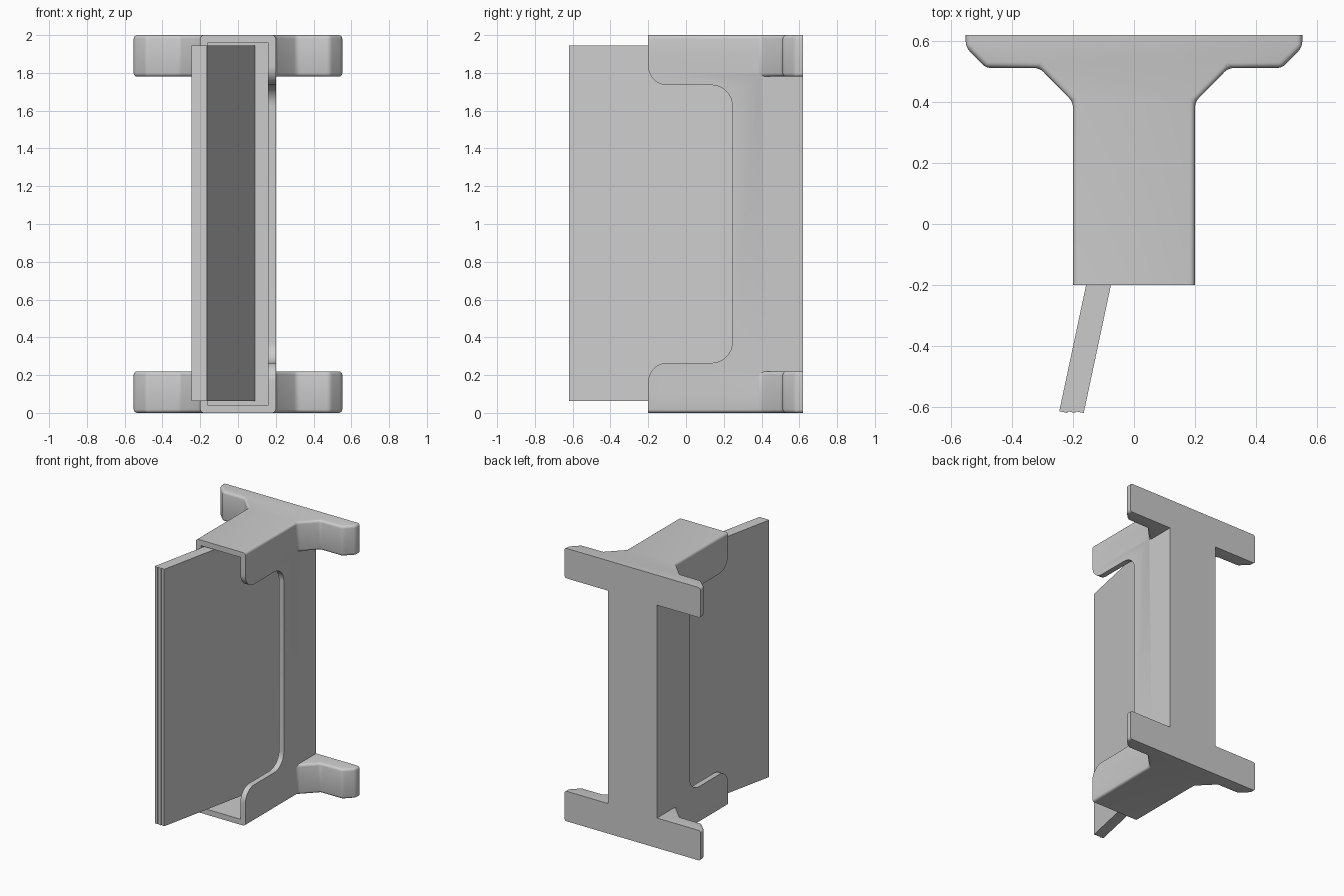
import bpy, bmesh
from math import sin, cos, radians

cube = bpy.data.objects.get("Cube")
if cube:
    bpy.data.objects.remove(cube, do_unlink=True)

grey = bpy.data.materials.new("plain_grey")
grey.use_nodes = True
COLOUR = (0.6, 0.6, 0.6, 1)
grey.diffuse_color = COLOUR
grey.node_tree.nodes["Principled BSDF"].inputs["Base Color"].default_value = COLOUR


def prism(name, outline, low, high, axis="z", bevel=0, sharp=()):
    """Extrude an outline along z (x, y points) or x (y, z points); edges lying in a sharp y plane stay unbevelled."""
    def place(p, h):
        return (p[0], p[1], h) if axis == "z" else (h, p[0], p[1])
    bm = bmesh.new()
    base = bm.faces.new([bm.verts.new(place(p, low)) for p in outline])
    ring = bmesh.ops.extrude_face_region(bm, geom=[base])["geom"]
    shift = [b - a for a, b in zip(place((0, 0), low), place((0, 0), high))]
    bmesh.ops.translate(bm, vec=shift, verts=[g for g in ring if isinstance(g, bmesh.types.BMVert)])
    bmesh.ops.recalc_face_normals(bm, faces=bm.faces)
    if bevel:
        edges = [e for e in bm.edges
                 if not any(all(abs(v.co.y - y) < 1e-4 for v in e.verts) for y in sharp)]
        bmesh.ops.bevel(bm, geom=edges, offset=bevel, segments=4, profile=0.5, affect="EDGES")
    mesh = bpy.data.meshes.new(name)
    bm.to_mesh(mesh)
    bm.free()
    mesh.materials.append(grey)
    obj = bpy.data.objects.new(name, mesh)
    bpy.context.collection.objects.link(obj)
    return obj


def combine(target, other, operation):
    mod = target.modifiers.new(operation, "BOOLEAN")
    mod.operation, mod.object, mod.solver = operation, other, "EXACT"
    bpy.context.view_layer.objects.active = target
    bpy.ops.object.modifier_apply(modifier=mod.name)
    bpy.data.objects.remove(other, do_unlink=True)


def box_outline(x, front, back):
    return [(-x, front), (x, front), (x, back), (-x, back)]


def arc(cy, cz, r, start, end, steps=12):
    angles = [radians(start + (end - start) * i / steps) for i in range(steps + 1)]
    return [(cy + r * cos(a), cz + r * sin(a)) for a in angles]


FRONT, BACK = -0.2, 0.62

# Tall channel body with a winged mounting flange at each end
housing = prism("housing", box_outline(0.2, FRONT, BACK), 0.1, 1.9)
half = [(0.2, FRONT), (0.2, 0.4), (0.31, 0.512), (0.485, 0.512), (0.552, 0.58), (0.552, BACK)]
wings = half + [(-x, y) for x, y in reversed(half)]
for low in (0, 1.78):
    flange = prism("flange", wings, low, low + 0.22, bevel=0.018, sharp=(FRONT, BACK))
    combine(housing, flange, "UNION")

# Hollow interior, open at the front
combine(housing, prism("cavity", box_outline(0.16, -0.5, 0.58), 0.04, 1.96), "DIFFERENCE")

# Rounded window through both side walls
lower = [(-0.5, 0.165)] + arc(-0.1, 0.165, 0.1, 180, 90) + arc(0.135, 0.375, 0.11, -90, 0)
window = lower + [(y, 2 - z) for y, z in reversed(lower)]
combine(housing, prism("window", window, -0.5, 0.5, axis="x"), "DIFFERENCE")

for o in bpy.context.selected_objects:
    o.select_set(False)
housing.select_set(True)
bpy.context.view_layer.objects.active = housing
bpy.ops.object.shade_smooth_by_angle(angle=radians(30))

# Three-layer leaf, tilted across the channel
STEP, RUN = 0.0267, 0.254
for i, name in enumerate(("leaf_right_layer", "leaf_core", "leaf_left_layer")):
    x = -0.245 + i * STEP
    prism(name, [(x, -0.614), (x + STEP, -0.62), (x + STEP + RUN, 0.576), (x + RUN, 0.582)],
          0.062, 1.945)
